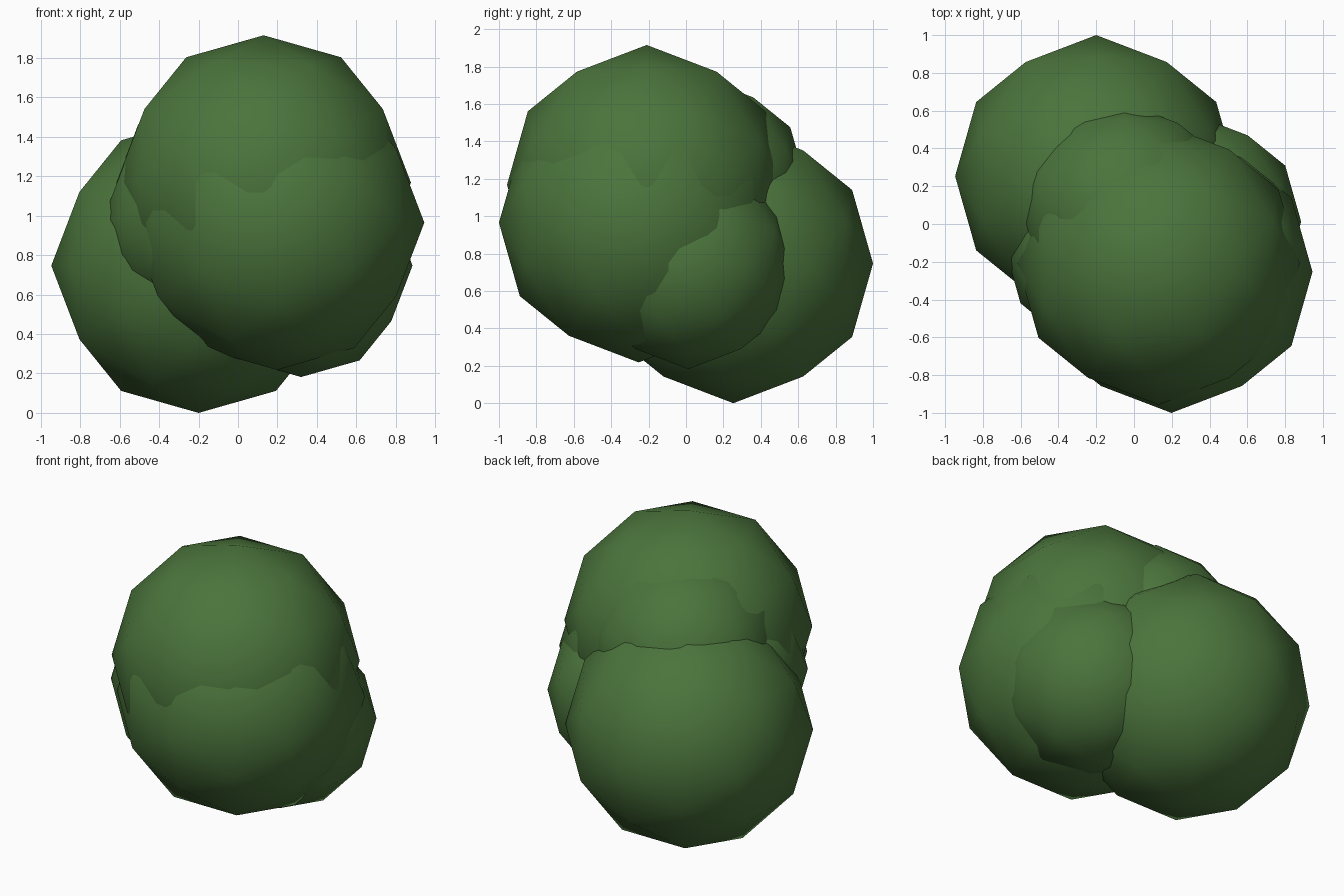
import bpy, math
from mathutils import Matrix

if "Cube" in bpy.data.objects:
    bpy.data.objects.remove(bpy.data.objects["Cube"])

# Single leaf colour
leaf = bpy.data.materials.new("leaf_green")
leaf.diffuse_color = (0.07, 0.175, 0.045, 1)
leaf.use_nodes = True
leaf.node_tree.nodes["Principled BSDF"].inputs["Base Color"].default_value = leaf.diffuse_color

# Turns the icosphere so an edge midpoint lies on each axis
TURN = Matrix.Rotation(-math.atan(2 / (1 + math.sqrt(5))), 4, 'Y')


def clump(name, centre, radius):
    bpy.ops.mesh.primitive_ico_sphere_add(subdivisions=2, radius=radius)
    ob = bpy.context.object
    ob.name = name
    ob.data.transform(TURN)
    ob.location = centre
    ob.data.materials.append(leaf)
    bpy.ops.object.shade_smooth()
    return ob


# Three large foliage clumps
BIG = 0.747
clump("low_back_clump", (-0.20, 0.253, 0.747), BIG)
clump("top_clump", (0.13, -0.21, 1.168), BIG)
clump("front_clump", (0.198, -0.253, 0.965), BIG)

# Three small clumps filling the gaps
SMALL = 0.565
clump("right_clump", (0.32, 0.012, 0.747), SMALL)
clump("upper_back_clump", (-0.05, 0.077, 1.178), SMALL)
clump("left_clump", (-0.12, -0.123, 0.98), SMALL)
